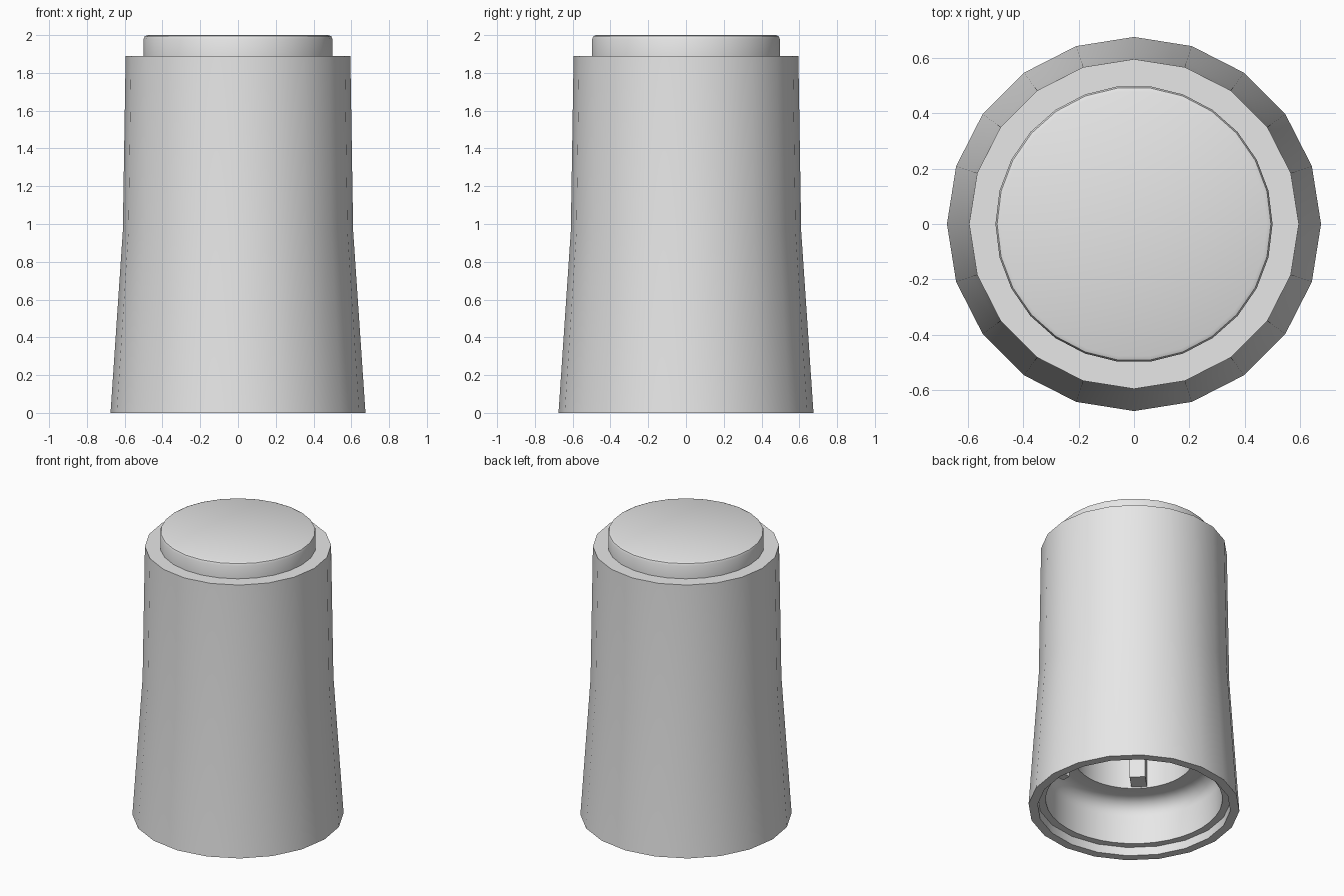
import bpy, bmesh, math
from mathutils import Matrix

cube = bpy.data.objects.get("Cube")
if cube:
    bpy.data.objects.remove(cube)

# One plain grey for the whole knob
grey = bpy.data.materials.new("plain_grey")
grey.use_nodes = True
grey.diffuse_color = (0.8, 0.8, 0.8, 1)
grey.node_tree.nodes["Principled BSDF"].inputs["Base Color"].default_value = (0.8, 0.8, 0.8, 1)


def finish(name, bm, angle=35):
    """Turn a bmesh into a named object, smooth except at sharp edges."""
    mesh = bpy.data.meshes.new(name)
    bm.to_mesh(mesh)
    bm.free()
    mesh.materials.append(grey)
    obj = bpy.data.objects.new(name, mesh)
    bpy.context.collection.objects.link(obj)
    bpy.ops.object.select_all(action='DESELECT')
    obj.select_set(True)
    bpy.context.view_layer.objects.active = obj
    bpy.ops.object.shade_smooth_by_angle(angle=math.radians(angle))
    return obj


def lathe(name, profile, sides):
    """Revolve (radius, height) points; a zero radius closes onto the axis."""
    bm = bmesh.new()
    rings = []
    for r, z in profile:
        turns = [2 * math.pi * i / sides for i in range(sides)]
        if r == 0:
            rings.append([bm.verts.new((0, 0, z))] * sides)
        else:
            rings.append([bm.verts.new((r * math.cos(t), r * math.sin(t), z)) for t in turns])
    for low, high in zip(rings, rings[1:]):
        for i in range(sides):
            j = (i + 1) % sides
            corners = list(dict.fromkeys((low[i], low[j], high[j], high[i])))
            bm.faces.new(corners)
    return finish(name, bm)


def block(name, size, centre, turn=0):
    bm = bmesh.new()
    place = Matrix.Rotation(turn, 4, 'Z') @ Matrix.Translation(centre) @ Matrix.Diagonal((*size, 1))
    bmesh.ops.create_cube(bm, size=1, matrix=place)
    return finish(name, bm)


# Flared outer skirt with a flat rim underneath
lathe("skirt", [(0.617, 0.06), (0.617, 0), (0.675, 0), (0.61, 0.96),
                (0.595, 1.89), (0, 1.89)], 20)

# Round cap with a softened top edge
lathe("top_cap", [(0.5, 1.88), (0.5, 1.98), (0.494, 1.994), (0.48, 2.0), (0, 2.0)], 26)

# Hollow underside: ledge, wall, rounded ceiling and deep bore
fillet = [(0.465 + 0.1 * math.cos(a), 0.26 + 0.1 * math.sin(a))
          for a in (math.radians(18 * k) for k in range(6))]
inside = [(0.63, 0.06), (0.565, 0.06)] + fillet + [(0.38, 0.36), (0.38, 1.5), (0, 1.5)]
lathe("hollow", inside[::-1], 40)

# Ribs that grip the shaft inside the bore
for k in range(4):
    block(f"bore_rib_{k + 1}", (0.14, 0.1, 1.13), (0.32, 0, 0.935), math.pi / 4 + k * math.pi / 2)

# Small locating tab at the lower rim
block("locating_tab", (0.06, 0.06, 0.055), (0.592, 0, 0.035))
